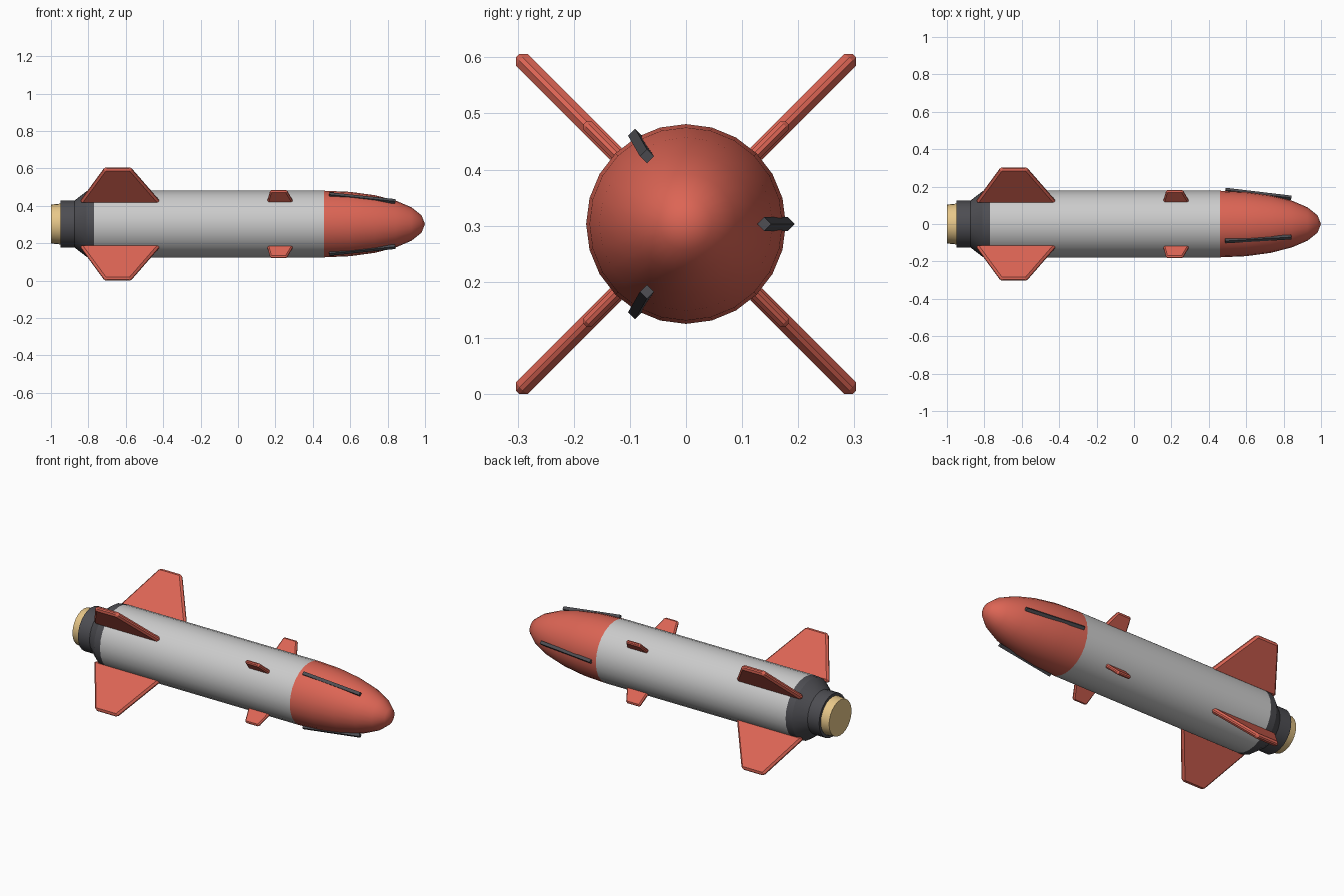
import bpy, bmesh, math
from mathutils import Vector, Matrix

if "Cube" in bpy.data.objects:
    bpy.data.objects.remove(bpy.data.objects["Cube"])

AXIS_Z = 0.303   # height of the long axis
SIDES = 24
R = 0.178        # body radius


def material(name, rgb):
    m = bpy.data.materials.new(name)
    m.diffuse_color = (*rgb, 1)
    m.use_nodes = True
    m.node_tree.nodes["Principled BSDF"].inputs["Base Color"].default_value = m.diffuse_color
    return m


RED = material("red_paint", (0.72, 0.13, 0.09))
DARK = material("dark_metal", (0.075, 0.075, 0.085))
TAN = material("tan_metal", (0.80, 0.57, 0.25))


def finish(name, bm, mat=None, smooth=False):
    bmesh.ops.recalc_face_normals(bm, faces=bm.faces)
    me = bpy.data.meshes.new(name)
    bm.to_mesh(me)
    bm.free()
    ob = bpy.data.objects.new(name, me)
    bpy.context.collection.objects.link(ob)
    if mat:
        me.materials.append(mat)
    if smooth:
        bpy.ops.object.select_all(action='DESELECT')
        ob.select_set(True)
        bpy.context.view_layer.objects.active = ob
        bpy.ops.object.shade_smooth_by_angle(angle=math.radians(30))
    return ob


def lathe(name, profile, mat=None):
    """Revolve (x, radius) points about the long axis and close the ends."""
    bm = bmesh.new()
    rings = []
    for x, r in profile:
        n = SIDES if r > 0 else 1
        rings.append([bm.verts.new((x, r * math.cos(2 * math.pi * i / SIDES),
                                    AXIS_Z + r * math.sin(2 * math.pi * i / SIDES)))
                      for i in range(n)])
    for a, b in zip(rings, rings[1:]):
        for i in range(SIDES):
            j = (i + 1) % SIDES
            if len(b) == 1:
                bm.faces.new((a[i], a[j], b[0]))
            else:
                bm.faces.new((a[i], a[j], b[j], b[i]))
    for ring in (rings[0], rings[-1]):
        if len(ring) > 1:
            bm.faces.new(ring)
    return finish(name, bm, mat, smooth=True)


def fin(name, outline, thick, bevel, angle):
    """Bevelled plate from an (x, radius) outline, turned about the long axis."""
    bm = bmesh.new()
    face = bm.faces.new([bm.verts.new((x, r, -thick / 2)) for x, r in outline])
    ext = bmesh.ops.extrude_face_region(bm, geom=[face])
    top = [v for v in ext["geom"] if isinstance(v, bmesh.types.BMVert)]
    bmesh.ops.translate(bm, verts=top, vec=(0, 0, thick))
    bm.transform(Matrix.Translation((0, 0, AXIS_Z)) @ Matrix.Rotation(angle, 4, 'X'))
    ob = finish(name, bm, RED)
    mod = ob.modifiers.new("edge_chamfer", 'BEVEL')
    mod.width = bevel
    mod.segments = 1
    mod.limit_method = 'ANGLE'


# hull
lathe("body_tube", [(-0.77, R), (0.46, R)])
steps = [math.radians(15 * i) for i in range(6)]
lathe("nose_cone", [(0.46 + 0.54 * math.sin(a), R * math.cos(a)) for a in steps] + [(1, 0)], RED)
lathe("tail_section", [(-0.95, 0.125), (-0.875, 0.125), (-0.81, R - 0.003), (-0.77, R)], DARK)
lathe("nozzle", [(-1.0, 0.104), (-0.94, 0.11)], TAN)

# four tail fins and four small forward fins
TAIL = [(-0.847, 0.166), (-0.414, 0.166), (-0.573, 0.4245), (-0.713, 0.4245)]
FORE = [(0.155, 0.164), (0.298, 0.164), (0.260, 0.255), (0.173, 0.255)]
for i in range(4):
    ang = math.radians(45 + 90 * i)
    fin(f"tail_fin_{i + 1}", TAIL, 0.029, 0.0105, ang)
    fin(f"forward_fin_{i + 1}", FORE, 0.021, 0.007, ang)

# three square rods laid along the nose
for i in range(3):
    a = math.radians(120 * i)
    out = Vector((0, math.cos(a), math.sin(a)))
    centre = Vector((0, 0, AXIS_Z))
    start = centre + Vector((0.488, 0, 0)) + out * 0.1815
    end = centre + Vector((0.841, 0, 0)) + out * 0.1395
    d = end - start
    bm = bmesh.new()
    bmesh.ops.create_cone(bm, cap_ends=True, segments=4, radius1=0.0125,
                          radius2=0.0125, depth=d.length)
    bm.transform(Matrix.Translation((start + end) / 2) @ d.to_track_quat('Z', 'Y').to_matrix().to_4x4())
    finish(f"nose_rod_{i + 1}", bm, DARK)
